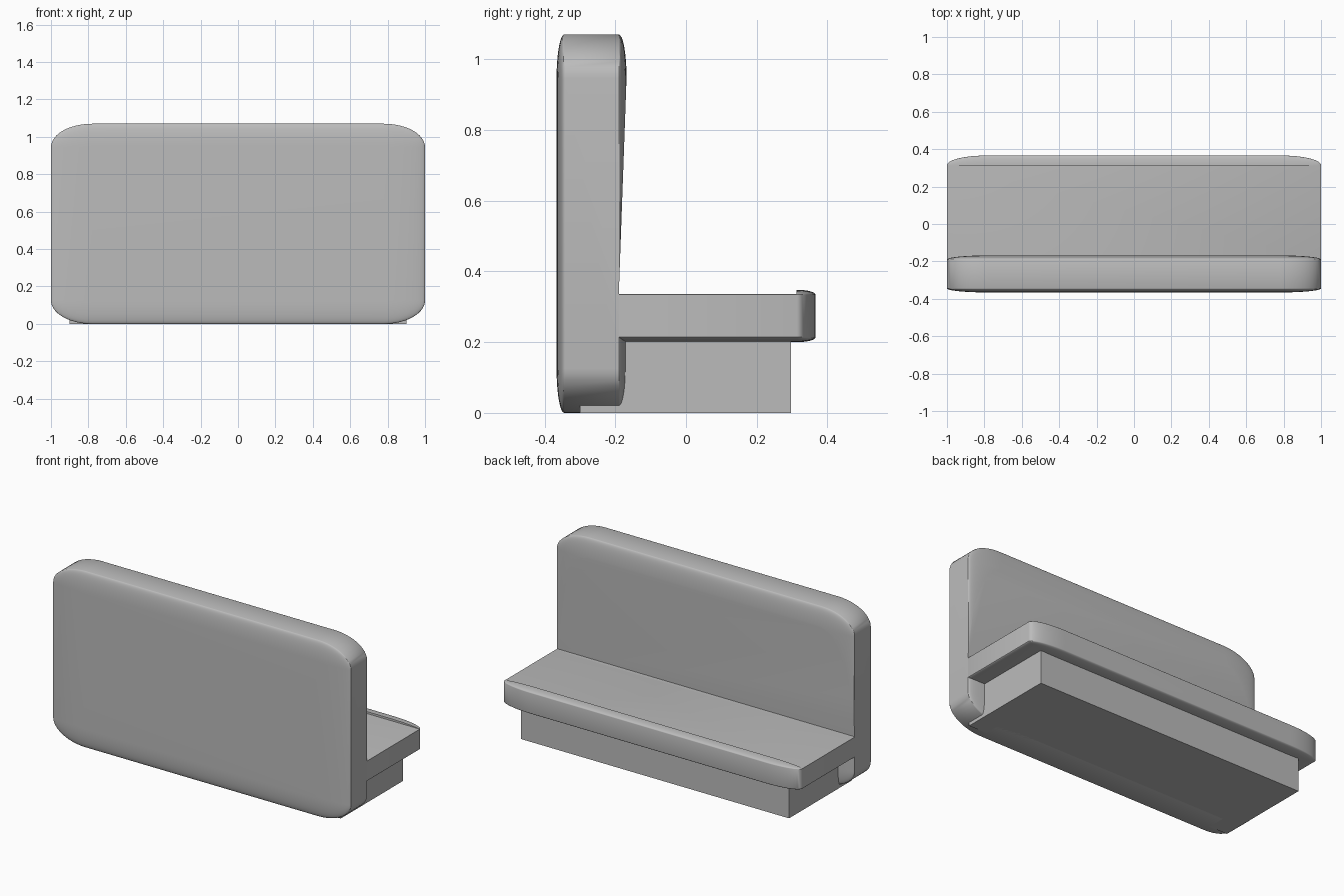
import bpy
import bmesh
import math
from mathutils import Vector

if "Cube" in bpy.data.objects:
    bpy.data.objects.remove(bpy.data.objects["Cube"])

grey = bpy.data.materials.new("plain grey")
grey.use_nodes = True
colour = (0.5, 0.5, 0.5, 1)
grey.diffuse_color = colour
grey.node_tree.nodes["Principled BSDF"].inputs["Base Color"].default_value = colour


def make_object(name, bm):
    bmesh.ops.recalc_face_normals(bm, faces=bm.faces)
    mesh = bpy.data.meshes.new(name)
    bm.to_mesh(mesh)
    bm.free()
    obj = bpy.data.objects.new(name, mesh)
    bpy.context.collection.objects.link(obj)
    mesh.materials.append(grey)
    return obj


def rounded_box(name, low, high, radii):
    """Box whose edges are rounded by a different radius along each axis."""
    bm = bmesh.new()
    bmesh.ops.create_cube(bm, size=4)
    bmesh.ops.bevel(bm, geom=bm.edges[:], offset=1, segments=12,
                    profile=0.5, affect='EDGES')
    for v in bm.verts:
        for i in range(3):
            half = (high[i] - low[i]) / 2
            bulge = max(abs(v.co[i]) - 1, 0)
            reach = half - radii[i] + radii[i] * bulge
            v.co[i] = (low[i] + high[i]) / 2 + math.copysign(reach, v.co[i])
    return make_object(name, bm)


def prism(name, profile, half_width):
    """Extrude a y-z profile across x."""
    bm = bmesh.new()
    face = bm.faces.new([bm.verts.new((-half_width, y, z)) for y, z in profile])
    side = bmesh.ops.extrude_face_region(bm, geom=[face])
    moved = [g for g in side["geom"] if isinstance(g, bmesh.types.BMVert)]
    bmesh.ops.translate(bm, verts=moved, vec=Vector((2 * half_width, 0, 0)))
    return make_object(name, bm)


# Main parts
backrest = rounded_box("backrest", (-1, -0.366, 0), (1, -0.168, 1.07), (0.22, 0.022, 0.125))
seat = rounded_box("seat", (-1, -0.242, 0.2), (1, 0.366, 0.348), (0.21, 0.052, 0.014))
prism("base", [(-0.3, 0), (0.297, 0), (0.297, 0.202), (-0.3, 0.202)], 0.9)

# Sitting space: flat seat top and slightly reclined back, leaving a small rear lip
cutter = prism("sitting_space_cutter",
               [(-0.19, 0.336), (0.312, 0.336), (0.312, 1.2), (-0.159, 1.2)], 1.1)
cutter.hide_render = True
for part in (backrest, seat):
    cut = part.modifiers.new("sitting space", 'BOOLEAN')
    cut.operation = 'DIFFERENCE'
    cut.solver = 'EXACT'
    cut.object = cutter
    bpy.ops.object.select_all(action='DESELECT')
    part.select_set(True)
    bpy.context.view_layer.objects.active = part
    bpy.ops.object.modifier_apply(modifier=cut.name)
    bpy.ops.object.shade_smooth_by_angle(angle=math.radians(30))
bpy.data.objects.remove(cutter)
